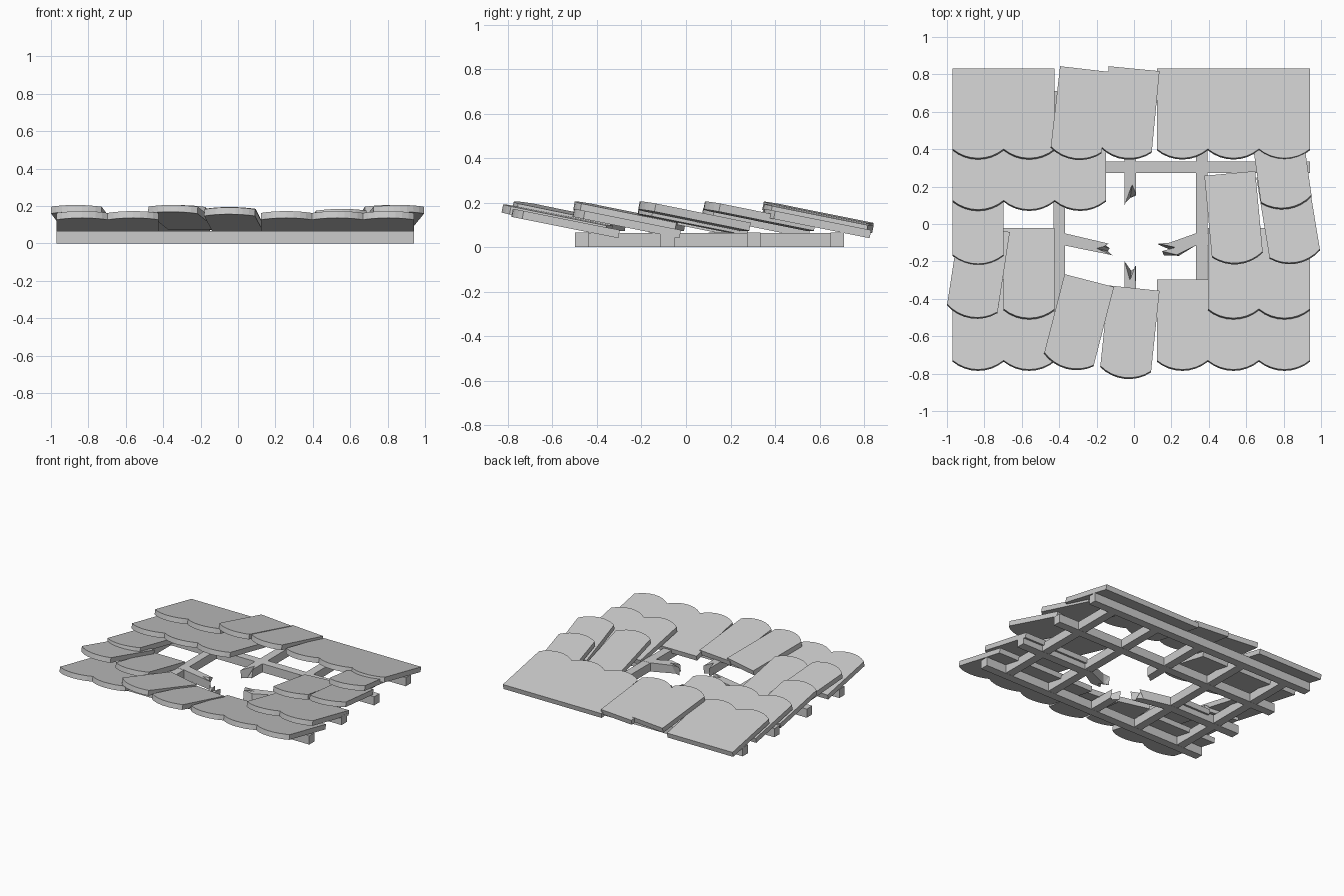
import bpy, math
from mathutils import Matrix, Vector

W, L, T = 0.273, 0.49, 0.037      # tile width, length, thickness
SLOPE = math.radians(11.3)
H = 0.065                         # frame height
X0 = -0.97
COLS = [X0 + W * (i + 0.5) for i in range(7)]


def prism(name, bottom, top, z0, z1, matrix=Matrix()):
    """Solid between two matching plan outlines."""
    n = len(bottom)
    verts = [(x, y, z0) for x, y in bottom] + [(x, y, z1) for x, y in top]
    faces = [list(range(n))[::-1], list(range(n, 2 * n))]
    faces += [[i, (i + 1) % n, n + (i + 1) % n, n + i] for i in range(n)]
    mesh = bpy.data.meshes.new(name)
    mesh.from_pydata([matrix @ Vector(v) for v in verts], [], faces)
    ob = bpy.data.objects.new(name, mesh)
    bpy.context.collection.objects.link(ob)
    return ob


def bar(name, x0, x1, y0, y1, z0=0.0, z1=H):
    p = [(x0, y0), (x1, y0), (x1, y1), (x0, y1)]
    return prism(name, p, p, z0, z1)


# Tile outline: square back, scalloped front
SAG, SEG = 0.05, 8
R = ((W / 2) ** 2 + SAG ** 2) / (2 * SAG)
HALF = math.asin(W / 2 / R)
OUTLINE = [(W / 2, L / 2), (-W / 2, L / 2)]
for i in range(SEG + 1):
    a = -HALF + 2 * HALF * i / SEG
    OUTLINE.append((R * math.sin(a), -L / 2 + R - R * math.cos(a)))


def tile(name, x, y, turn=0.0, lift=0.0):
    m = (Matrix.Translation((x, y, 0.088 + lift))
         @ Matrix.Rotation(math.radians(turn), 4, 'Z')
         @ Matrix.Rotation(-SLOPE, 4, 'X'))
    return prism(name, OUTLINE, OUTLINE, 0, T, m)


# Straight tiles: front tip of each row and the columns still in place
ROWS = [(-0.79, (0, 1, 4, 5, 6)), (-0.515, (1, 5, 6)), (-0.225, (0,)),
        (0.065, (0, 1, 2)), (0.34, (0, 1, 4, 5, 6))]
for r, (tip, cols) in enumerate(ROWS):
    for c in cols:
        tile(f"roof_tile_{r}_{c}", COLS[c], tip + L / 2)

# Loosened tiles: x, y, turn, lift
LOOSE = [(-0.288, 0.582, -6.6, 0.032), (-0.023, 0.584, -5.5, 0.022),
         (0.788, 0.318, 8, 0.033), (0.829, 0.025, 9.3, 0.033),
         (0.535, 0.024, 5.3, 0.012), (-0.836, -0.267, -8.7, 0.033),
         (-0.301, -0.542, -14.5, 0.033), (-0.025, -0.589, -6, 0.02)]
for i, (x, y, turn, lift) in enumerate(LOOSE):
    tile(f"loose_tile_{i}", x, y, turn, lift)

# Whole battens and rafters
for i, y in enumerate((-0.468, 0.304, 0.68)):
    bar(f"batten_{i}", X0, 0.942, y - 0.031, y + 0.031)
for i, x in enumerate((-0.78, -0.40, 0.363, 0.743)):
    bar(f"rafter_{i}", x - 0.031, x + 0.031, -0.49, 0.70, 0.001, H - 0.001)
bar("rafter_back", -0.05, 0.012, 0.30, 0.70, 0.001, H - 0.001)

# Snapped ends around the hole: splintered outlines, top and bottom differ
prism("broken_batten_left",
      [(X0, -0.115), (-0.37, -0.115), (-0.12, -0.165), (-0.14, -0.145), (-0.13, -0.13),
       (-0.17, -0.10), (-0.37, -0.05), (X0, -0.05)],
      [(X0, -0.115), (-0.37, -0.115), (-0.11, -0.168), (-0.20, -0.13), (-0.16, -0.12),
       (-0.135, -0.105), (-0.37, -0.05), (X0, -0.05)], 0, H)
prism("broken_batten_right",
      [(0.942, -0.05), (0.33, -0.05), (0.17, -0.12), (0.13, -0.11), (0.20, -0.14),
       (0.16, -0.168), (0.24, -0.17), (0.33, -0.115), (0.942, -0.115)],
      [(0.942, -0.05), (0.33, -0.05), (0.19, -0.10), (0.13, -0.105), (0.22, -0.125),
       (0.15, -0.145), (0.23, -0.165), (0.33, -0.115), (0.942, -0.115)], 0, H)
prism("broken_rafter_back",
      [(0.012, 0.30), (-0.05, 0.30), (-0.05, 0.11), (-0.02, 0.14), (0.008, 0.15)],
      [(0.012, 0.30), (-0.05, 0.30), (-0.05, 0.10), (-0.01, 0.21), (0.012, 0.16)],
      0.001, H)
prism("broken_rafter_front",
      [(-0.05, -0.47), (0.012, -0.47), (0.012, -0.23), (-0.015, -0.25), (-0.05, -0.21)],
      [(-0.05, -0.47), (0.012, -0.47), (0.008, -0.22), (-0.022, -0.30), (-0.05, -0.20)],
      0.001, H - 0.001)
